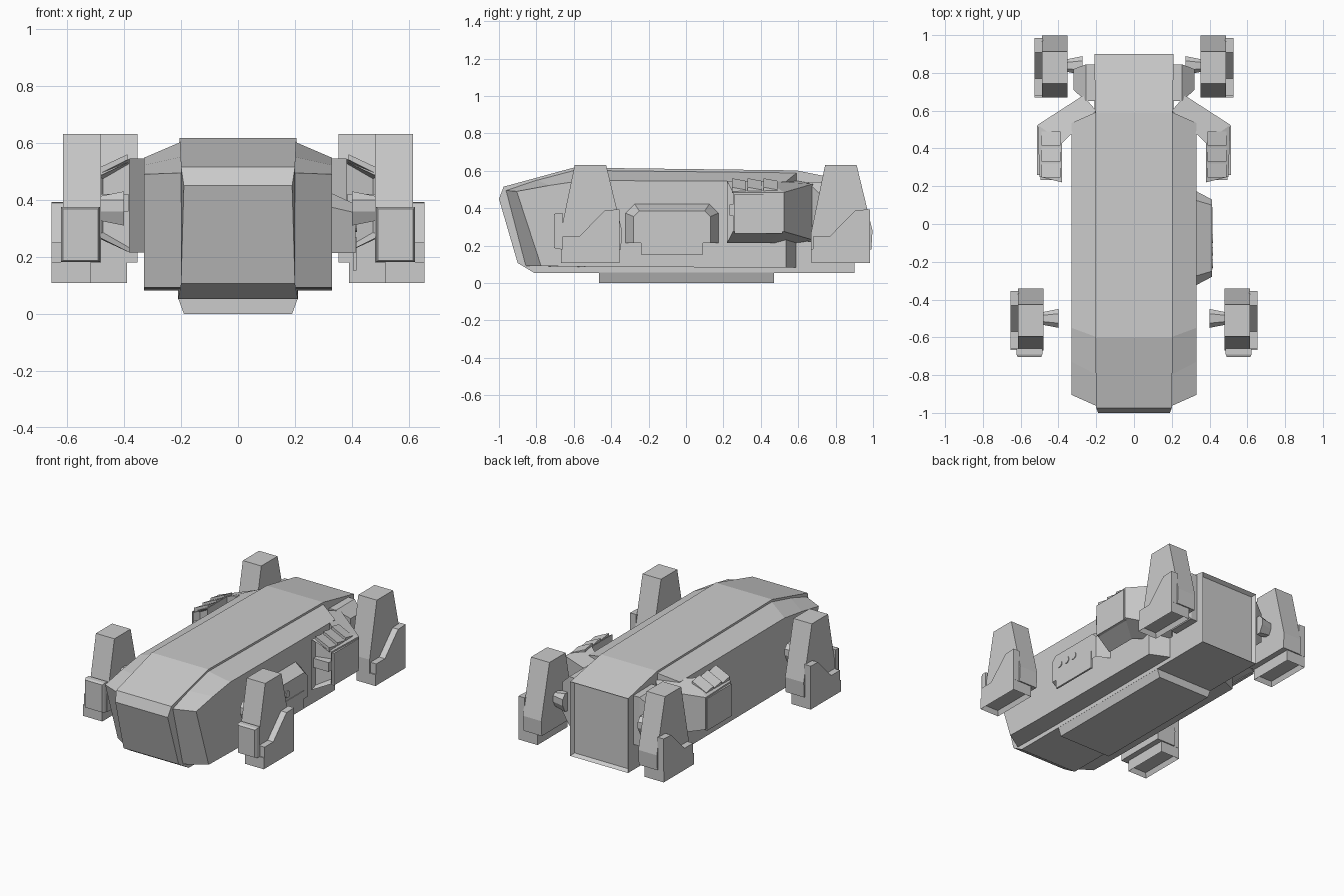
import bpy, bmesh
from mathutils import Vector

cube = bpy.data.objects.get("Cube")
if cube:
    bpy.data.objects.remove(cube)

grey = bpy.data.materials.new("hull grey")
grey.use_nodes = True
COLOUR = (0.6, 0.6, 0.6, 1)
grey.diffuse_color = COLOUR
grey.node_tree.nodes["Principled BSDF"].inputs["Base Color"].default_value = COLOUR


def loft(name, rings, mirror=True, recess=None):
    """Skin matching rings of points; recess = (direction, margin, depth)."""
    bm = bmesh.new()
    loops = [[bm.verts.new(p) for p in ring] for ring in rings]
    n = len(loops[0])
    for a, b in zip(loops, loops[1:]):
        for i in range(n):
            j = (i + 1) % n
            bm.faces.new((a[i], a[j], b[j], b[i]))
    bm.faces.new(loops[0])
    bm.faces.new(loops[-1])
    bmesh.ops.recalc_face_normals(bm, faces=bm.faces)
    if recess:
        direction, margin, depth = recess
        aim = Vector(direction)
        face = max(bm.faces, key=lambda f: f.normal.dot(aim))
        bmesh.ops.inset_region(bm, faces=[face], thickness=margin)
        bmesh.ops.translate(bm, verts=face.verts, vec=face.normal * -depth)
    mesh = bpy.data.meshes.new(name)
    bm.to_mesh(mesh)
    bm.free()
    mesh.materials.append(grey)
    obj = bpy.data.objects.new(name, mesh)
    bpy.context.collection.objects.link(obj)
    if mirror:
        obj.modifiers.new("Mirror", 'MIRROR')
    return obj


def slab(name, profile, x0, x1, **kw):
    """Extrude a (y, z) profile across x."""
    return loft(name, [[(x, y, z) for y, z in profile] for x in (x0, x1)], **kw)


def rect(y0, y1, z0, z1):
    return [(y0, z0), (y1, z0), (y1, z1), (y0, z1)]


# Central hull: profile points as (half width, y, z)
spine = [(0.19, -1.0, 0.45), (0.2, -0.975, 0.515), (0.205, -0.6, 0.617),
         (0.205, 0.59, 0.602), (0.21, 0.9, 0.54), (0.21, 0.9, 0.053),
         (0.21, -0.81, 0.053), (0.2, -0.9, 0.107)]
loft("central_hull", [[(s * w, y, z) for w, y, z in spine] for s in (-1, 1)],
     mirror=False, recess=((0, 1, 0), 0.02, 0.025))

# Keel, narrowing downwards
loft("keel", [[(-w, -0.465, z), (w, -0.465, z), (w, 0.47, z), (-w, 0.47, z)]
              for w, z in ((0.19, 0), (0.21, 0.055))], mirror=False)


# Side hulls: inner and outer top corners, then the bottom corners
def hull_ring(yi, zi, yo, zo, yob, yib, zb):
    return [(0.195, yi, zi), (0.33, yo, zo), (0.33, yob, zb), (0.195, yib, zb)]


loft("side_hull", [
    hull_ring(-0.965, 0.495, -0.905, 0.49, -0.775, -0.86, 0.092),
    hull_ring(-0.8, 0.552, -0.73, 0.522, -0.7, -0.76, 0.09),
    hull_ring(-0.6, 0.606, -0.55, 0.548, -0.55, -0.6, 0.087),
    hull_ring(0.595, 0.592, 0.535, 0.543, 0.535, 0.595, 0.082)])

# Rear shoulder hub with tapered outer face
loft("rear_hub", [[(x, y, z) for y, z in rect(*r)] for x, r in (
    (0.18, (0.65, 0.845, 0.22, 0.54)),
    (0.255, (0.65, 0.845, 0.22, 0.54)),
    (0.32, (0.71, 0.82, 0.28, 0.48)))])


# Side nacelle: an arm from the hub bending forward to an open intake
def arm_ring(xi, yi, xo, yo, drop):
    return [(xi, yi, 0.215), (xi, yi, 0.545),
            (xo, yo, 0.545 - drop), (xo, yo, 0.215 + drop)]


loft("nacelle", [arm_ring(0.38, 0.22, 0.5, 0.25, 0.06),
                 arm_ring(0.38, 0.43, 0.51, 0.525, 0.06),
                 arm_ring(0.2, 0.6, 0.27, 0.68, 0.015)],
     recess=((0, -1, 0), 0.02, 0.04))
slab("intake_bar", rect(0.232, 0.29, 0.36, 0.42), 0.385, 0.495)
slab("nacelle_panel", rect(0.26, 0.515, 0.265, 0.475), 0.495, 0.514)
for i in range(3):
    y = 0.245 + 0.085 * i
    loft("nacelle_slat", [[(x, y, z - 0.01), (x, y, z + 0.02),
                           (x, y + 0.075, z + 0.006), (x, y + 0.075, z - 0.01)]
                          for x, z in ((0.388, 0.54), (0.49, 0.492))])

# Landing pods, front pair set wider than the rear pair
POD = [(0, 0.18), (0, 0.27), (0.075, 0.632), (0.243, 0.632),
       (0.328, 0.28), (0.322, 0.18)]
SKIRT = [(0.01, 0.18), (0.01, 0.25), (0.1, 0.25), (0.238, 0.39),
         (0.315, 0.393), (0.315, 0.18)]
for where, x, y0 in (("front", 0.48, -0.67), ("rear", 0.352, 0.669)):
    def at(profile):
        return [(y0 + y, z) for y, z in profile]
    slab(where + "_pod", at(POD), x, x + 0.134)
    slab(where + "_pod_skirt", at(SKIRT), x + 0.13, x + 0.175)
    slab(where + "_pod_foot", at(rect(0.002, 0.314, 0.108, 0.182)), x + 0.037, x + 0.175,
         recess=((0, 0, -1), 0.018, 0.03))
    # Tapered axle stub on the inner side
    c = y0 + 0.17
    loft(where + "_axle", [
        [(px, c - r, 0.36), (px, c - r / 2, 0.36 - r), (px, c + r / 2, 0.36 - r),
         (px, c + r, 0.36), (px, c + r, 0.4), (px, c + r / 2, 0.38 + r),
         (px, c - r / 2, 0.38 + r), (px, c - r, 0.4)]
        for px, r in ((x - 0.08, 0.05), (x + 0.01, 0.032))])

# Bumper plate on the front pods
loft("front_bumper", [[(x0, y, z0), (x1, y, z0), (x1, y, z1), (x0, y, z1)]
                      for y, x0, x1, z0, z1 in (
                          (-0.66, 0.485, 0.622, 0.182, 0.375),
                          (-0.69, 0.485, 0.622, 0.182, 0.375),
                          (-0.705, 0.492, 0.615, 0.188, 0.368))])

# Single equipment bay on the left side, hollow underneath
def bay_ring(x, y0, y1, top, shoulder):
    return [(x, y0, 0.213), (x, y0, top - shoulder), (x, y0 + shoulder, top),
            (x, y1 - shoulder, top), (x, y1, top - shoulder), (x, y1, 0.213)]


loft("equipment_bay", [bay_ring(0.325, -0.326, 0.176, 0.425, 0.05),
                       bay_ring(0.412, -0.28, 0.13, 0.385, 0.03)],
     mirror=False, recess=((0, 0, -1), 0.014, 0.12))
slab("bay_hanging_plate", rect(-0.24, 0.09, 0.153, 0.27), 0.404, 0.416, mirror=False)
for y in (-0.21, -0.145, -0.078):
    bpy.ops.mesh.primitive_cylinder_add(vertices=16, radius=0.023, depth=0.012,
                                        location=(0.411, y, 0.31),
                                        rotation=(0, 1.5708, 0))
    port = bpy.context.object
    port.name = "bay_port"
    port.data.materials.append(grey)
